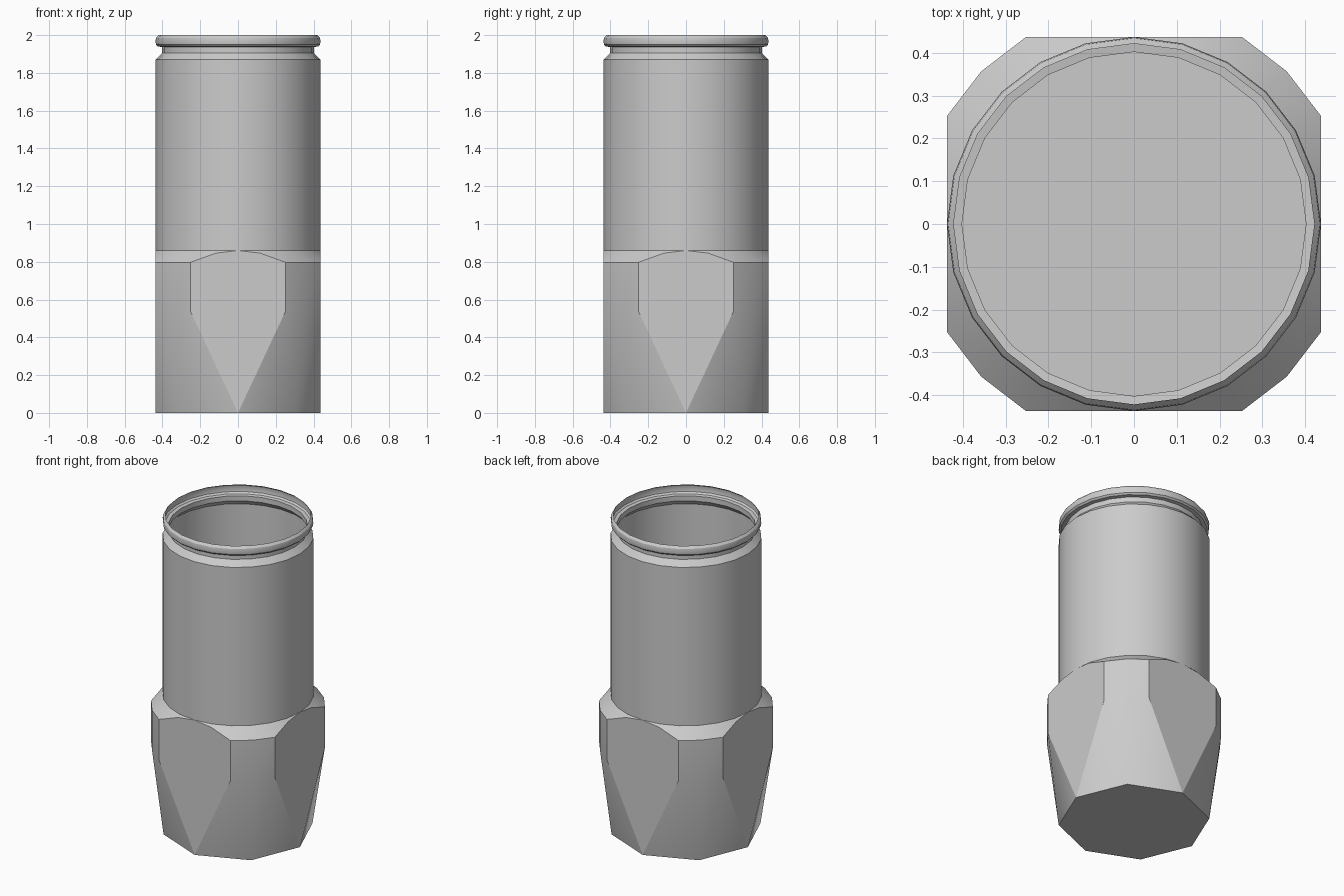
import bpy, bmesh, math

cube = bpy.data.objects.get("Cube")
if cube:
    bpy.data.objects.remove(cube, do_unlink=True)

steel = bpy.data.materials.new("grey_steel")
steel.use_nodes = True
grey = (0.6, 0.6, 0.6, 1)
steel.diffuse_color = grey
steel.node_tree.nodes["Principled BSDF"].inputs["Base Color"].default_value = grey

SIDES = 24
R = 0.437                               # tube radius and half width of the flats
RC = R / math.cos(math.radians(30))     # radius of the rounded corners
Z_COLLAR, Z_CORNER, Z_TAPER = 0.86, 0.797, 0.54


def polar(r, deg, z):
    a = math.radians(deg)
    return (r * math.cos(a), r * math.sin(a), z)


def finish(bm, name, angle):
    bmesh.ops.remove_doubles(bm, verts=bm.verts, dist=0.0001)
    mesh = bpy.data.meshes.new(name)
    bm.to_mesh(mesh)
    bm.free()
    mesh.materials.append(steel)
    obj = bpy.data.objects.new(name, mesh)
    bpy.context.collection.objects.link(obj)
    bpy.ops.object.select_all(action='DESELECT')
    obj.select_set(True)
    bpy.context.view_layer.objects.active = obj
    bpy.ops.object.shade_smooth_by_angle(angle=math.radians(angle))
    return obj


# Open thin-walled tube with pressed neck and rolled lip
profile = [(R, Z_COLLAR), (R, 1.87), (0.402, 1.905), (0.402, 1.937),
           (0.424, 1.94), (0.434, 1.95), (R, 1.968), (0.434, 1.986), (0.4215, 2.0)]
bm = bmesh.new()
rings = [[bm.verts.new(polar(r, i * 360 / SIDES, z)) for i in range(SIDES)]
         for r, z in profile]
for low, high in zip(rings, rings[1:]):
    for i in range(SIDES):
        j = (i + 1) % SIDES
        bm.faces.new((low[i], low[j], high[j], high[i]))
finish(bm, "tube_body", 30)

# Four-flat base: chamfered collar on top, tapering to an octagonal foot
bm = bmesh.new()


def collar(deg):
    return polar(R, deg, Z_COLLAR)


def rim(deg):
    fold = (deg + 45) % 90 - 45
    r = min(RC, R / math.cos(math.radians(fold)))
    return polar(r, deg, Z_COLLAR - (r - R) / (RC - R) * (Z_COLLAR - Z_CORNER))


def corner(deg):
    return polar(RC, deg, Z_TAPER)


def foot(deg):
    return polar(R, deg, 0)


def face(*points):
    # skip repeated points where the collar touches a flat
    unique = list(dict.fromkeys(tuple(round(c, 5) for c in p) for p in points))
    bm.faces.new([bm.verts.new(p) for p in unique])


for q in range(0, 360, 90):
    # flat side
    face(foot(q), corner(q + 30), *[rim(q + d) for d in (30, 15, 0, -15, -30)],
         corner(q - 30))
    # rounded corner and its taper
    for d in (q + 30, q + 45):
        face(corner(d), corner(d + 15), rim(d + 15), rim(d))
        face(foot(q + 45), corner(d + 15), corner(d))
    face(foot(q), foot(q + 45), corner(q + 30))
    face(foot(q + 45), foot(q + 90), corner(q + 60))
    # sloped collar
    for d in range(q, q + 90, 15):
        face(rim(d), rim(d + 15), collar(d + 15), collar(d))
face(*[foot(-d) for d in range(0, 360, 45)])
finish(bm, "faceted_base", 20)
